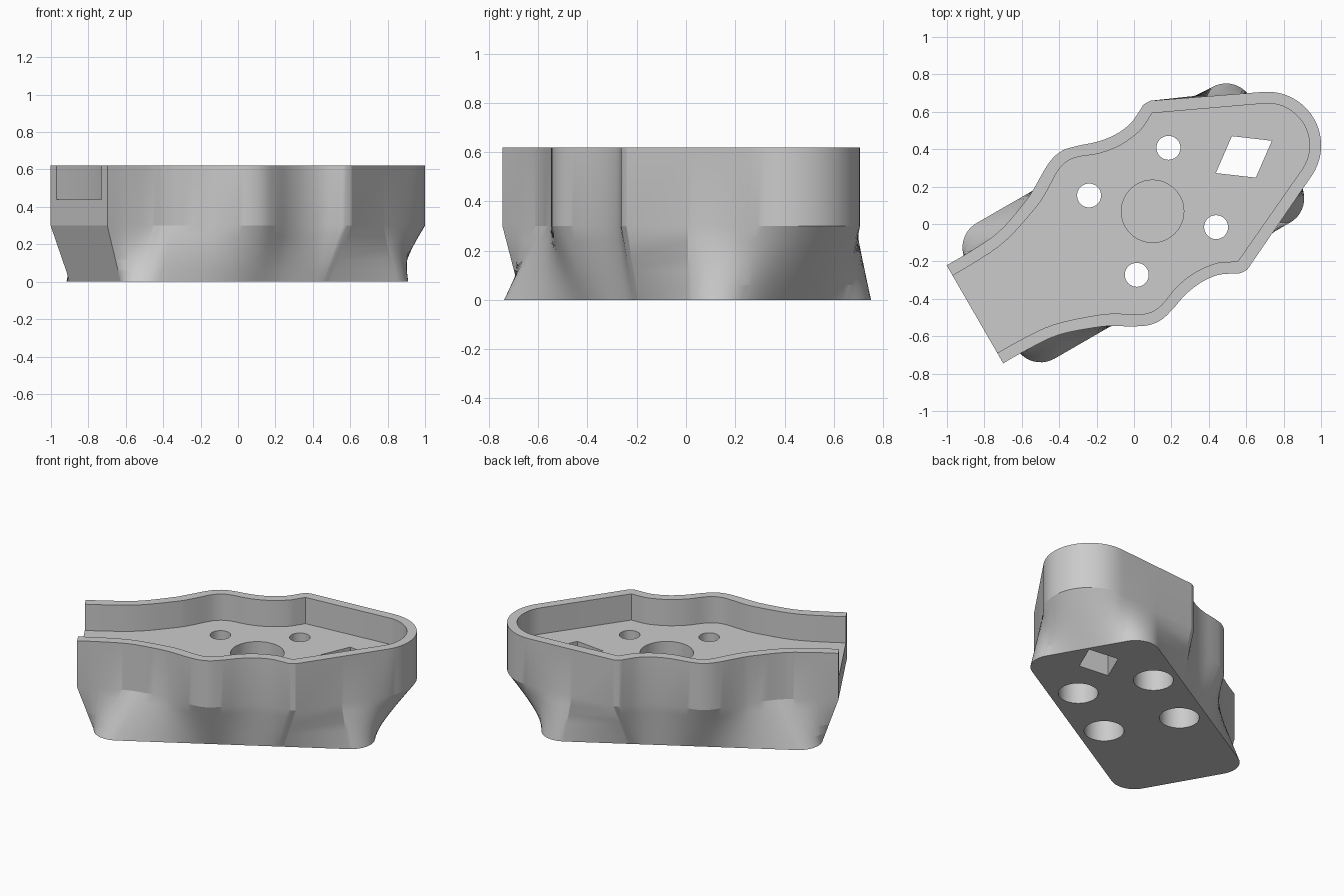
import bpy, bmesh, math
from math import sin, cos, pi, radians
from mathutils import Matrix

cube = bpy.data.objects.get("Cube")
if cube:
    bpy.data.objects.remove(cube, do_unlink=True)

RIM, FLOOR, SEAM = 0.62, 0.44, 0.30
PLACE = Matrix.Rotation(radians(30), 4, 'Z') @ Matrix.Translation((0, 0.007, 0))

grey = bpy.data.materials.new("light_grey")
grey.use_nodes = True
grey.diffuse_color = (0.6, 0.6, 0.6, 1)
grey.node_tree.nodes["Principled BSDF"].inputs["Base Color"].default_value = grey.diffuse_color


def arc(cx, cy, r, a0, a1, n):
    return [(cx + r * cos(radians(a0 + (a1 - a0) * i / n)),
             cy + r * sin(radians(a0 + (a1 - a0) * i / n))) for i in range(n + 1)]


def smooth(points, steps=4):
    """Curve passing through every point, with free ends."""
    p = [points[0]] + points + [points[-1]]
    out = []
    for a, b, c, d in zip(p, p[1:], p[2:], p[3:]):
        for s in range(steps):
            t = s / steps
            out.append(tuple(0.5 * (2 * b[k] + (c[k] - a[k]) * t
                       + (2 * a[k] - 5 * b[k] + 4 * c[k] - d[k]) * t * t
                       + (3 * b[k] - a[k] - 3 * c[k] + d[k]) * t ** 3) for k in (0, 1)))
    return out + [points[-1]]


def tray_outline(side, radius):
    """Mirrored wavy side joined by a round nose, counter-clockwise."""
    wave = smooth(side)
    lower = [(x, -y) for x, y in wave]
    return lower + arc(0.828, 0, radius, -64, 64, 20) + wave[::-1]


def mesh_object(name, rings):
    """Stack matching rings of 3D points into a closed solid."""
    bm = bmesh.new()
    loops = [[bm.verts.new(p) for p in ring] for ring in rings]
    n = len(loops[0])
    for low, high in zip(loops, loops[1:]):
        for i in range(n):
            j = (i + 1) % n
            bm.faces.new((low[i], low[j], high[j], high[i]))
    bm.faces.new(loops[0][::-1])
    bm.faces.new(loops[-1])
    bmesh.ops.recalc_face_normals(bm, faces=bm.faces)
    mesh = bpy.data.meshes.new(name)
    bm.to_mesh(mesh)
    bm.free()
    mesh.materials.append(grey)
    obj = bpy.data.objects.new(name, mesh)
    bpy.context.collection.objects.link(obj)
    return obj


def prism(name, outline, z0, z1):
    return mesh_object(name, [[(x, y, z) for x, y in outline] for z in (z0, z1)])


def reach(outline, angle):
    """Distance from the centre to the outline in one direction."""
    dx, dy = cos(angle), sin(angle)
    best = 0
    for (ax, ay), (bx, by) in zip(outline, outline[1:] + outline[:1]):
        ex, ey = bx - ax, by - ay
        det = dx * ey - dy * ex
        if abs(det) > 1e-9:
            t = (ax * ey - ay * ex) / det
            s = (ax * dy - ay * dx) / det
            if t > 0 and -1e-6 <= s <= 1 + 1e-6:
                best = max(best, t)
    return best


# Outer wall, cavity and rounded foot outlines
outer = tray_outline([(-0.978, 0.303), (-0.85, 0.303), (-0.65, 0.318), (-0.45, 0.385),
                      (-0.37, 0.424), (-0.27, 0.483), (-0.2, 0.515), (-0.13, 0.524),
                      (-0.05, 0.505), (0.05, 0.472), (0.15, 0.457), (0.25, 0.467),
                      (0.33, 0.503), (0.365, 0.52), (0.405, 0.52)], 0.287)
inner = tray_outline([(-1.1, 0.24), (-0.85, 0.24), (-0.64, 0.258), (-0.42, 0.328),
                      (-0.33, 0.37), (-0.23, 0.432), (-0.18, 0.455), (-0.13, 0.462),
                      (-0.07, 0.45), (0.03, 0.412), (0.15, 0.394), (0.27, 0.407),
                      (0.33, 0.432), (0.38, 0.458)], 0.225)
foot = []
for k, (sx, sy) in enumerate([(1, 1), (-1, 1), (-1, -1), (1, -1)]):
    foot += arc(sx * 0.727, sy * 0.268, 0.15, 90 * k, 90 * k + 90, 10)

# Body: foot blends into the tray wall, then rises straight to the rim
angles = []
for a in sorted(math.atan2(y, x) for x, y in outer + foot):
    if not angles or a - angles[-1] > 0.004:
        angles.append(a)
corner = math.atan2(0.303, -0.978)
for c in (corner, -corner):
    nearest = min(range(len(angles)), key=lambda i: abs(angles[i] - c))
    angles[nearest] = c
spans = [(reach(foot, a), reach(outer, a), a) for a in angles]
rings = []
for i in range(6):
    t = i / 5
    rings.append([((f + (o - f) * t) * cos(a), (f + (o - f) * t) * sin(a), SEAM * t)
                  for f, o, a in spans])
rings.append([(o * cos(a), o * sin(a), RIM) for f, o, a in spans])
body = mesh_object("tray_body", rings)

# Cutters: open-ended cavity, centre pocket, stepped screw holes, diamond opening
cutters = [prism("cavity", inner, FLOOR, 0.8)]


def drill(x, y, r, z0, z1):
    cutters.append(prism("drill", arc(x, y, r, 0, 352.5, 47), z0, z1))


drill(0.12, 0.002, 0.167, 0.2, 0.7)
for k in range(4):
    a = radians(46 + 90 * k)
    x, y = 0.12 + 0.35 * cos(a), 0.002 + 0.35 * sin(a)
    drill(x, y, 0.064, -0.1, 0.7)
    drill(x, y, 0.124, -0.1, 0.3)
cx, cy = 0.688, 0.01
cutters.append(prism("diamond", [(cx + 0.173, cy), (cx, cy + 0.128),
                                 (cx - 0.173, cy), (cx, cy - 0.128)], -0.1, 0.7))

bpy.ops.object.select_all(action='DESELECT')
bpy.context.view_layer.objects.active = body
body.select_set(True)
for cutter in cutters:
    cutter.hide_render = True
    mod = body.modifiers.new("cut", 'BOOLEAN')
    mod.operation = 'DIFFERENCE'
    mod.solver = 'EXACT'
    mod.object = cutter
    bpy.ops.object.modifier_apply(modifier=mod.name)
    bpy.data.objects.remove(cutter, do_unlink=True)

body.data.transform(PLACE)
bpy.ops.object.shade_smooth_by_angle(angle=radians(15))
